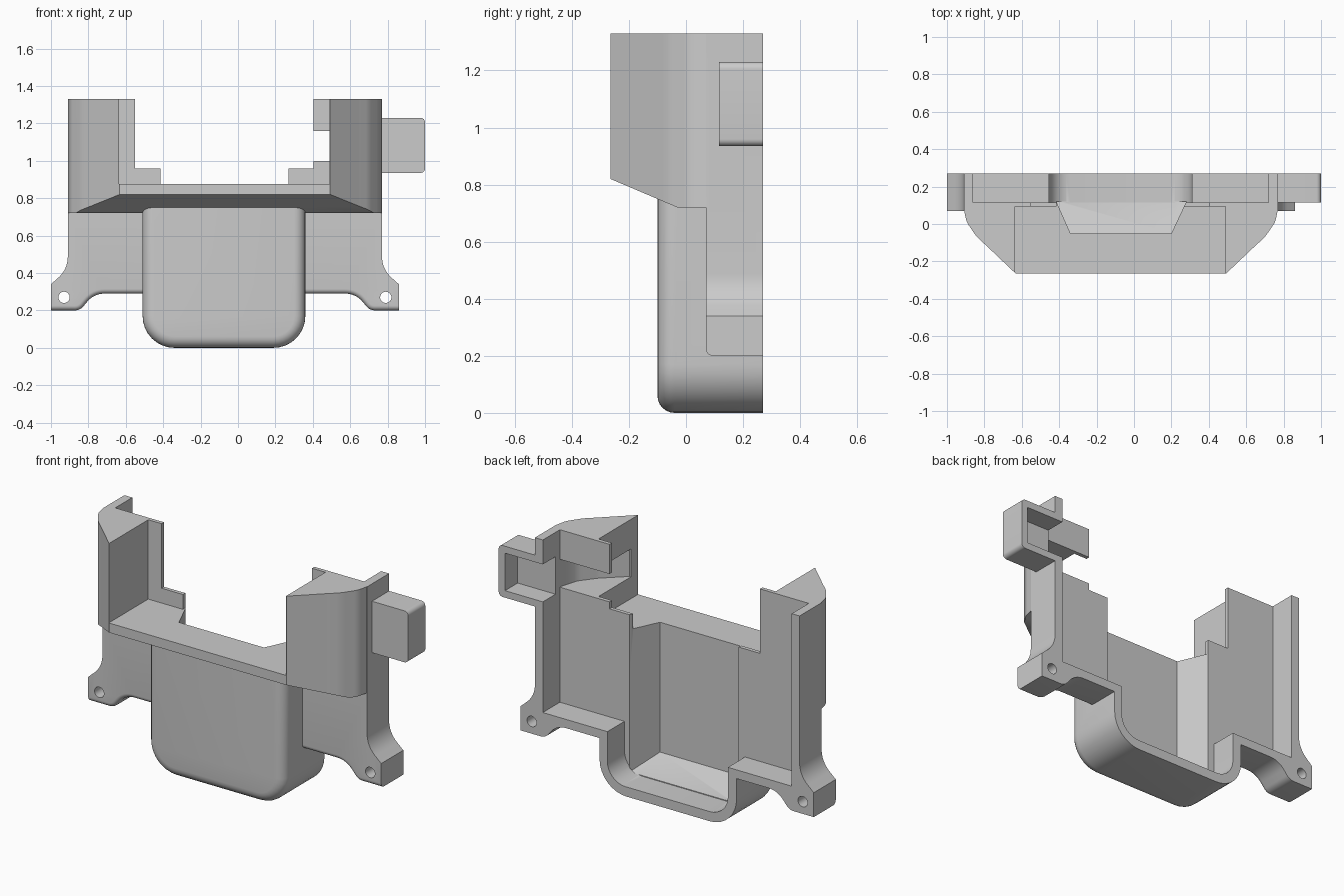
import bpy, bmesh, math
from mathutils import Vector

if "Cube" in bpy.data.objects:
    bpy.data.objects.remove(bpy.data.objects["Cube"])

grey = bpy.data.materials.new("plain_grey")
grey.use_nodes = True
COLOUR = (0.6, 0.6, 0.6, 1)
grey.diffuse_color = COLOUR
grey.node_tree.nodes["Principled BSDF"].inputs["Base Color"].default_value = COLOUR

PLACE = {"X": lambda a, b, d: (d, a, b),
         "Y": lambda a, b, d: (a, d, b),
         "Z": lambda a, b, d: (a, b, d)}


def rounded(corners, steps=8):
    """Turn (a, b, radius) corners into an outline with arcs."""
    out = []
    for i, (a, b, r) in enumerate(corners):
        p = Vector((a, b))
        if r == 0:
            out.append(p)
            continue
        u = (Vector(corners[i - 1][:2]) - p).normalized()
        v = (Vector(corners[(i + 1) % len(corners)][:2]) - p).normalized()
        half = u.angle(v) / 2
        centre = p + (u + v).normalized() * (r / math.sin(half))
        start = p + u * (r / math.tan(half)) - centre
        end = p + v * (r / math.tan(half)) - centre
        sweep = start.angle(end)
        for k in range(steps + 1):
            t = k / steps
            out.append(centre + (start * math.sin((1 - t) * sweep)
                                 + end * math.sin(t * sweep)) / math.sin(sweep))
    return out


def rect(a0, a1, b0, b1, r=0, top_r=0):
    return rounded([(a0, b0, r), (a1, b0, r), (a1, b1, top_r), (a0, b1, top_r)])


def prism(name, outline, axis, lo, hi, bevel=0, pick=None, reshape=None):
    """Extrude an outline along an axis, optionally rounding its low-side edges."""
    bm = bmesh.new()
    put = PLACE[axis]
    rings = [[bm.verts.new(put(p[0], p[1], d)) for p in outline] for d in (lo, hi)]
    front, back = rings
    n = len(outline)
    bm.faces.new(front)
    bm.faces.new(back[::-1])
    for i in range(n):
        j = (i + 1) % n
        bm.faces.new((front[i], back[i], back[j], front[j]))
    if reshape:
        for v in front:
            v.co = reshape(v.co)
    bmesh.ops.recalc_face_normals(bm, faces=bm.faces)
    if bevel:
        ring = set(front)
        edges = [e for e in bm.edges if set(e.verts) <= ring and (not pick or pick(e))]
        bmesh.ops.bevel(bm, geom=edges, offset=bevel, segments=6, profile=0.5,
                        affect="EDGES", clamp_overlap=False)
    mesh = bpy.data.meshes.new(name)
    bm.to_mesh(mesh)
    bm.free()
    mesh.materials.append(grey)
    obj = bpy.data.objects.new(name, mesh)
    bpy.context.collection.objects.link(obj)
    return obj


def box(name, x0, x1, y0, y1, z0, z1):
    return prism(name, rect(x0, x1, z0, z1), "Y", y0, y1)


def combine(target, tool, operation):
    mod = target.modifiers.new("combine", "BOOLEAN")
    mod.operation, mod.solver, mod.object = operation, "EXACT", tool
    bpy.context.view_layer.objects.active = target
    bpy.ops.object.modifier_apply(modifier=mod.name)
    bpy.data.objects.remove(tool)


def cut(target, tool):
    combine(target, tool, "DIFFERENCE")


MID = -0.07   # symmetry line of the shell
BACK = 0.27
TOP = 1.33

# Rear frame with two screw ears
half = [(0.84, TOP, 0), (0.84, 0.42, 0.15), (0.93, 0.34, 0), (0.93, 0.2, 0),
        (0.775, 0.2, 0.06), (0.70, 0.29, 0.12)]
outline = ([(MID + a, b, r) for a, b, r in half]
           + [(MID - a, b, r) for a, b, r in reversed(half)])
shell = prism("housing_shell", rounded(outline), "Y", 0.07, BACK, bevel=0.025,
              pick=lambda e: e.verts[0].co.z < 0.3 and e.verts[1].co.z < 0.3
              and abs(e.verts[0].co.x - e.verts[1].co.x) > 0.001)

# Upper block with curved sides and a sloping underside
side = [(0.84, 0.2, 0), (0.84, 0.08, 0), (0.825, 0.01, 0.1), (0.77, -0.07, 0.2),
        (0.715, -0.12, 0.2), (0.5625, -0.265, 0)]
block_line = ([(MID + a, b, r) for a, b, r in side]
              + [(MID - a, b, r) for a, b, r in reversed(side)])
block = prism("upper_block", rounded(block_line), "Z", 0.72, TOP)
cut(block, prism("slope_cutter", [(-0.5, 0.92), (-0.03, 0.72), (-0.03, 0.6), (-0.5, 0.6)],
                 "X", -2, 2))
combine(shell, block, "UNION")

# Rounded front pocket
combine(shell, prism("front_pocket", rect(-0.51, 0.36, 0, 0.85, 0.17, 0.03),
                     "Y", -0.1, BACK, bevel=0.06), "UNION")

# Side box
combine(shell, prism("side_box", rect(0.74, 1.0, 0.935, 1.23, 0.025, 0.025),
                     "Y", 0.115, BACK), "UNION")

# Open rear cavity and pocket hollow
cut(shell, box("rear_cavity", -0.86, 0.72, 0.115, 0.5, 0.34, 2))
cut(shell, prism("pocket_rim_cavity", rect(-0.455, 0.31, 0.055, 0.6, 0.115),
                 "Y", 0.115, 0.5))


def taper(co):
    x = -0.34 if co.x < MID else 0.2
    return Vector((x, co.y, 0.13 if co.z < 0.5 else co.z))


cut(shell, prism("pocket_hollow", rect(-0.415, 0.28, 0.057, 1.5), "Y", -0.05, 0.12,
                 reshape=taper))

# Central gap between the towers, with a stepped back plate
cut(shell, box("front_gap", -0.635, 0.49, -0.5, 0.093, 0.875, 2))
cut(shell, box("upper_gap", -0.55, 0.405, -0.5, 0.5, 0.96, 2))
cut(shell, box("lower_gap", -0.415, 0.27, 0.05, 0.5, 0.875, 2))

# Slot through one tower, leading into the side box
slot = [(0.39, 0.3, 0), (0.39, -0.2, 0), (0.5, -0.2, 0), (0.62, -0.09, 0.15),
        (0.69, 0.0, 0.12), (0.72, 0.1, 0), (0.72, 0.3, 0)]
cut(shell, prism("tower_slot", rounded(slot), "Z", 1.0, 1.16))
cut(shell, box("side_box_hollow", 0.70, 0.96, 0.155, 0.5, 0.975, 1.19))

# Screw holes
for s in (-1, 1):
    ring = [(MID + s * 0.86 + 0.03 * math.cos(k * math.tau / 32),
             0.27 + 0.03 * math.sin(k * math.tau / 32)) for k in range(32)]
    cut(shell, prism("screw_hole", ring, "Y", -0.2, 0.5))

bpy.ops.object.select_all(action="DESELECT")
shell.select_set(True)
bpy.context.view_layer.objects.active = shell
bpy.ops.object.shade_smooth_by_angle(angle=math.radians(30))
